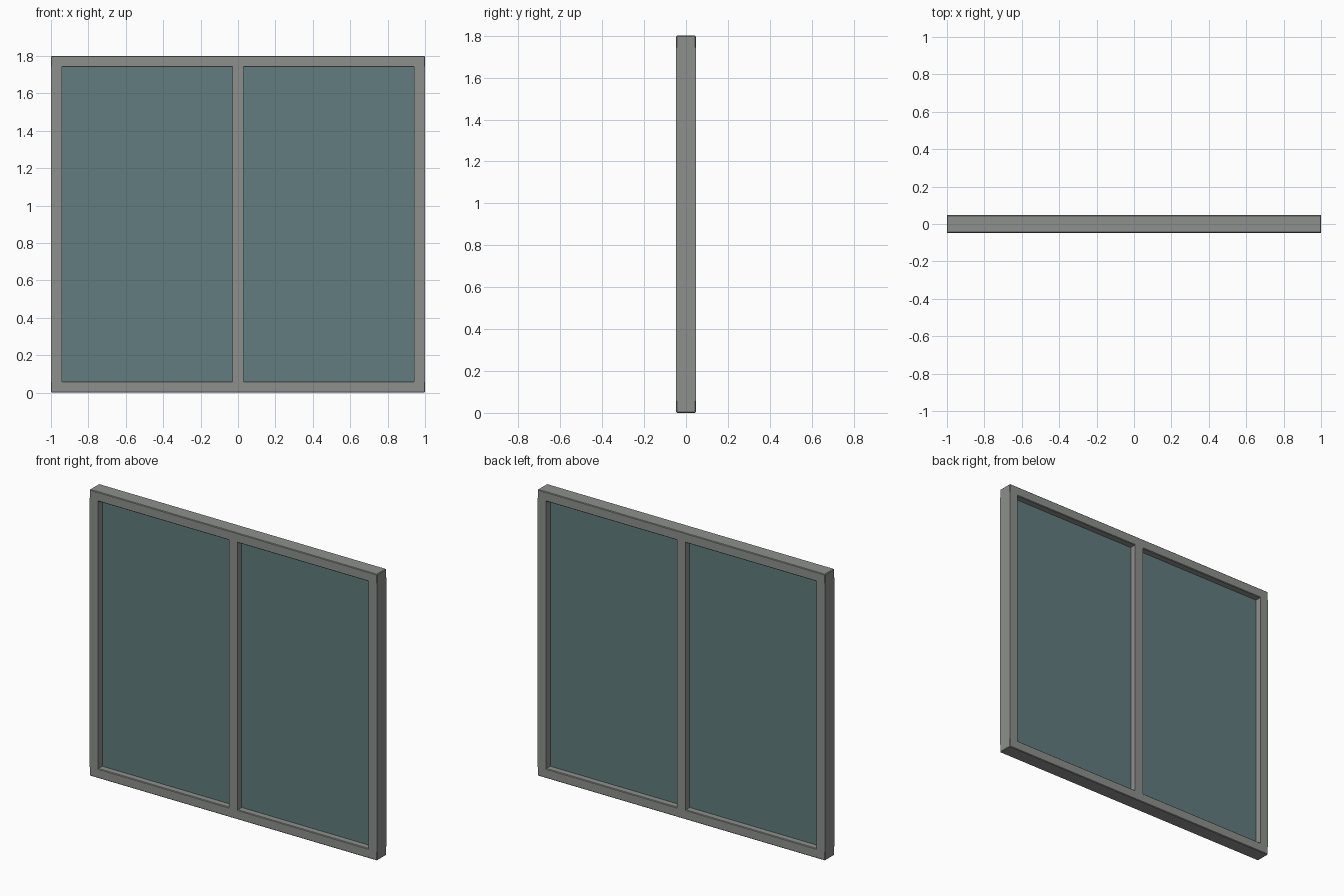
import bpy

old = bpy.data.objects.get("Cube")
if old:
    bpy.data.objects.remove(old, do_unlink=True)

WIDTH, HEIGHT, DEPTH = 2.0, 1.8, 0.094
BAR = 0.06
BEVEL = 0.004


def material(name, color):
    mat = bpy.data.materials.new(name)
    mat.use_nodes = True
    mat.diffuse_color = color
    bsdf = next(n for n in mat.node_tree.nodes if n.type == "BSDF_PRINCIPLED")
    bsdf.inputs["Base Color"].default_value = color
    return mat


def box(name, center, size, mat, bevel=0.0):
    bpy.ops.mesh.primitive_cube_add(size=1, location=center)
    obj = bpy.context.object
    obj.name = name
    obj.scale = size
    bpy.ops.object.transform_apply(location=False, rotation=False, scale=True)
    obj.data.materials.append(mat)
    if bevel:
        mod = obj.modifiers.new("soft_edges", "BEVEL")
        mod.width = bevel
        mod.segments = 1
    return obj


frame_grey = material("frame_grey", (0.27, 0.28, 0.27, 1))
glass_teal = material("glass_teal", (0.12, 0.20, 0.21, 1))

# Outer frame: full-width rails with stiles fitted between them
inner_height = HEIGHT - 2 * BAR
for name, z in (("bottom_rail", BAR / 2), ("top_rail", HEIGHT - BAR / 2)):
    box(name, (0, 0, z), (WIDTH, DEPTH, BAR), frame_grey, BEVEL)
for name, side in (("left_stile", 1), ("right_stile", -1)):
    box(name, (side * (WIDTH - BAR) / 2, 0, HEIGHT / 2),
        (BAR, DEPTH, inner_height + BEVEL * 2), frame_grey)

# Central mullion
box("mullion", (0, 0, HEIGHT / 2), (BAR, DEPTH, inner_height + BEVEL * 2), frame_grey)

# Glass panes, set in the middle of the frame depth
pane_width = (WIDTH - 3 * BAR) / 2
for name, side in (("left_pane", 1), ("right_pane", -1)):
    box(name, (side * (pane_width + BAR) / 2, 0, HEIGHT / 2),
        (pane_width, 0.012, inner_height), glass_teal)
